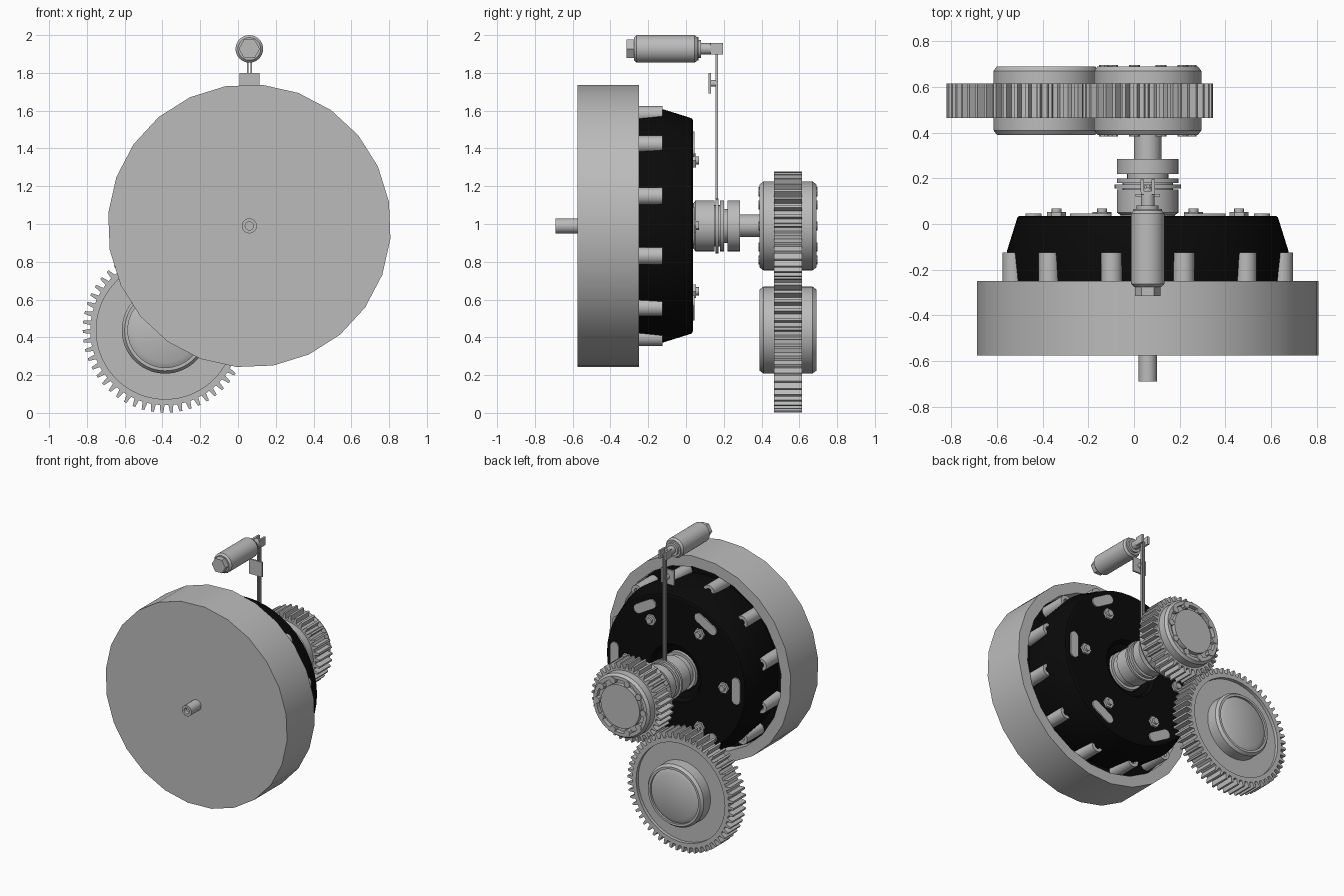
import bpy, bmesh
from math import cos, sin, pi, radians
from mathutils import Matrix

old = bpy.data.objects.get("Cube")
if old:
    bpy.data.objects.remove(old, do_unlink=True)

AX, AZ = 0.06, 0.99          # main shaft axis
GX, GZ = -0.385, 0.438       # driven gear axis
GEAR_Y = 0.54                # middle plane of both gears
parts = []


def material(name, value):
    m = bpy.data.materials.new(name)
    m.use_nodes = True
    m.diffuse_color = (value, value, value, 1)
    m.node_tree.nodes["Principled BSDF"].inputs["Base Color"].default_value = (value, value, value, 1)
    return m


steel = material("steel grey", 0.5)
black = material("cover black", 0.003)


def finish(name, bm, mat):
    bmesh.ops.recalc_face_normals(bm, faces=bm.faces[:])
    me = bpy.data.meshes.new(name)
    bm.to_mesh(me)
    bm.free()
    me.materials.append(mat)
    ob = bpy.data.objects.new(name, me)
    bpy.context.scene.collection.objects.link(ob)
    parts.append(ob)
    return ob


def lathe(name, profile, segs=32, x=AX, z=AZ, mat=steel, phase=0, teeth=0, depth=0.04, closed=False):
    """Turn (radius, y) points round a y-parallel axis; optionally cut teeth in the widest rings."""
    if teeth:
        offsets = (0, 0.28, 0.42, 0.86)
        angles = [2 * pi * (t + o) / teeth for t in range(teeth) for o in offsets]
    else:
        angles = [2 * pi * k / segs for k in range(segs)]
    widest = max(r for r, y in profile)
    bm = bmesh.new()
    rings = []
    for r, y in profile:
        ring = []
        for k, a in enumerate(angles):
            rr = r - depth if teeth and r == widest and k % 4 > 1 else r
            a += radians(phase)
            ring.append(bm.verts.new((x + rr * cos(a), y, z + rr * sin(a))))
        rings.append(ring)
    n = len(angles)
    pairs = list(zip(rings, rings[1:]))
    if closed:
        pairs.append((rings[-1], rings[0]))
    else:
        bm.faces.new(rings[0])
        bm.faces.new(rings[-1])
    for a, b in pairs:
        for k in range(n):
            bm.faces.new((a[k], a[(k + 1) % n], b[(k + 1) % n], b[k]))
    return finish(name, bm, mat)


def rod(name, r, y0, y1, **kw):
    return lathe(name, [(r, y0), (r, y1)], **kw)


def box(name, x, y, z, mat=steel):
    """Block from (low, high) pairs."""
    bm = bmesh.new()
    size = [b - a for a, b in (x, y, z)]
    mid = [(a + b) / 2 for a, b in (x, y, z)]
    bmesh.ops.create_cube(bm, size=1, matrix=Matrix.Translation(mid) @ Matrix.Diagonal((*size, 1)))
    return finish(name, bm, mat)


def polar(r, deg):
    return AX + r * cos(radians(deg)), AZ + r * sin(radians(deg))


def slot(name, r, deg, half, w, y0, y1):
    """Round-ended plate lying along the tangent."""
    bm = bmesh.new()
    pts = []
    for k in range(14):
        a = pi * (k if k < 7 else k - 1) / 6
        pts.append((w * cos(a), (half - w) * (1 if k < 7 else -1) + w * sin(a)))
    c, s = cos(radians(deg)), sin(radians(deg))
    verts = [bm.verts.new((AX + (r + u) * c - v * s, y0, AZ + (r + u) * s + v * c)) for u, v in pts]
    face = bm.faces.new(verts)
    top = bmesh.ops.extrude_face_region(bm, geom=[face])["geom"]
    bmesh.ops.translate(bm, verts=[g for g in top if isinstance(g, bmesh.types.BMVert)], vec=(0, y1 - y0, 0))
    return finish(name, bm, steel)


def mirrored(half):
    """Full gear profile from half of it, as (radius, distance from the gear plane)."""
    return [(r, GEAR_Y - d) for r, d in half] + [(r, GEAR_Y + d) for r, d in reversed(half)]


# Flywheel cup
lathe("flywheel", [(0.67, -0.335), (0.67, -0.25), (0.75, -0.25), (0.75, -0.575)], segs=24, phase=9.8)

# Input shaft stub with a recessed end
lathe("shaft_stub", [(0.022, -0.66), (0.022, -0.69), (0.04, -0.69), (0.04, -0.57)], segs=16)

# Clutch cover with its recessed centre
lathe("clutch_cover", [(0.665, -0.338), (0.665, -0.325), (0.595, -0.32), (0.617, -0.12), (0.57, 0.03),
                       (0.56, 0.036), (0.21, 0.036), (0.19, 0.005), (0.15, -0.01), (0.14, -0.04)],
      segs=48, mat=black)
lathe("diaphragm_ring", [(0.1, -0.045), (0.1, 0.0), (0.14, 0.0), (0.14, -0.045)], closed=True)

# Bolts round the cover edge
for k in range(12):
    bx, bz = polar(0.61, 15 + 30 * k)
    lathe("cover_bolt", [(0.022, -0.15), (0.022, -0.125), (0.046, -0.125), (0.046, -0.33)],
          segs=16, x=bx, z=bz)

# Slotted plates and hex nuts on the cover face
for k in range(6):
    slot("cover_slot_plate", 0.5, 60 * k, 0.1, 0.035, 0.03, 0.045)
    nx, nz = polar(0.4, 60 * k)
    rod("cover_nut", 0.042, 0.03, 0.052, segs=6, x=nx, z=nz)
    rod("cover_stud", 0.022, 0.05, 0.068, segs=12, x=nx, z=nz)

# Release bearing, collar and output shaft
lathe("release_bearing", [(0.12, -0.02), (0.12, 0.04), (0.135, 0.05), (0.135, 0.15), (0.11, 0.15),
                          (0.11, 0.18), (0.135, 0.18), (0.135, 0.2), (0.09, 0.2), (0.09, 0.22)])
rod("shaft_collar", 0.135, 0.22, 0.285)
rod("output_shaft", 0.06, 0.28, 0.42)

# Driving gear with bearing rollers in its ends
lathe("small_gear", mirrored([(0.16, 0.15), (0.16, 0.12), (0.195, 0.12), (0.195, 0.15), (0.22, 0.15),
                              (0.235, 0.13), (0.235, 0.075), (0.287, 0.075)]),
      teeth=36, depth=0.038, phase=-130.4)
for k in range(10):
    rx, rz = polar(0.19, 36 * k)
    for side in (-1, 1):
        y = GEAR_Y + side * 0.14
        rod("gear_roller", 0.024, y - 0.016, y + 0.016, segs=8, x=rx, z=rz)

# Driven gear
lathe("large_gear", mirrored([(0.17, 0.15), (0.198, 0.135), (0.198, 0.15), (0.215, 0.15), (0.23, 0.13),
                              (0.23, 0.05), (0.365, 0.05), (0.365, 0.075), (0.437, 0.075)]),
      x=GX, z=GZ, teeth=54, phase=46.7)

# Release fork: ring, twin strips, and pivot plate with pin
lathe("fork_ring", [(0.105, 0.155), (0.105, 0.172), (0.145, 0.172), (0.145, 0.155)], closed=True)
for side in (-1, 1):
    cx = AX + side * 0.009
    box("fork_strip", (cx - 0.004, cx + 0.004), (0.155, 0.17), (1.12, 1.92))
box("pivot_plate", (AX - 0.053, AX + 0.053), (0.12, 0.132), (1.69, 1.8))
rod("pivot_pin", 0.018, 0.13, 0.16, segs=12, z=1.745)

# Actuator cylinder with hex end, stepped nose and clevis
PZ = 1.927
rod("actuator_hex", 0.056, -0.315, -0.27, segs=6, z=PZ)
lathe("actuator_body", [(0.06, -0.275), (0.073, -0.262), (0.073, 0.045), (0.062, 0.06), (0.062, 0.065),
                        (0.048, 0.065), (0.048, 0.08), (0.03, 0.08), (0.03, 0.14)], z=PZ)
box("clevis_base", (AX - 0.03, AX + 0.03), (0.13, 0.145), (PZ - 0.03, PZ + 0.03))
for side in (-1, 1):
    cx = AX + side * 0.024
    box("clevis_cheek", (cx - 0.007, cx + 0.007), (0.14, 0.195), (PZ - 0.03, PZ + 0.03))

# Smooth the round parts and keep edges crisp
bpy.ops.object.select_all(action="DESELECT")
for ob in parts:
    ob.select_set(True)
bpy.context.view_layer.objects.active = parts[0]
bpy.ops.object.shade_smooth_by_angle(angle=radians(30))
